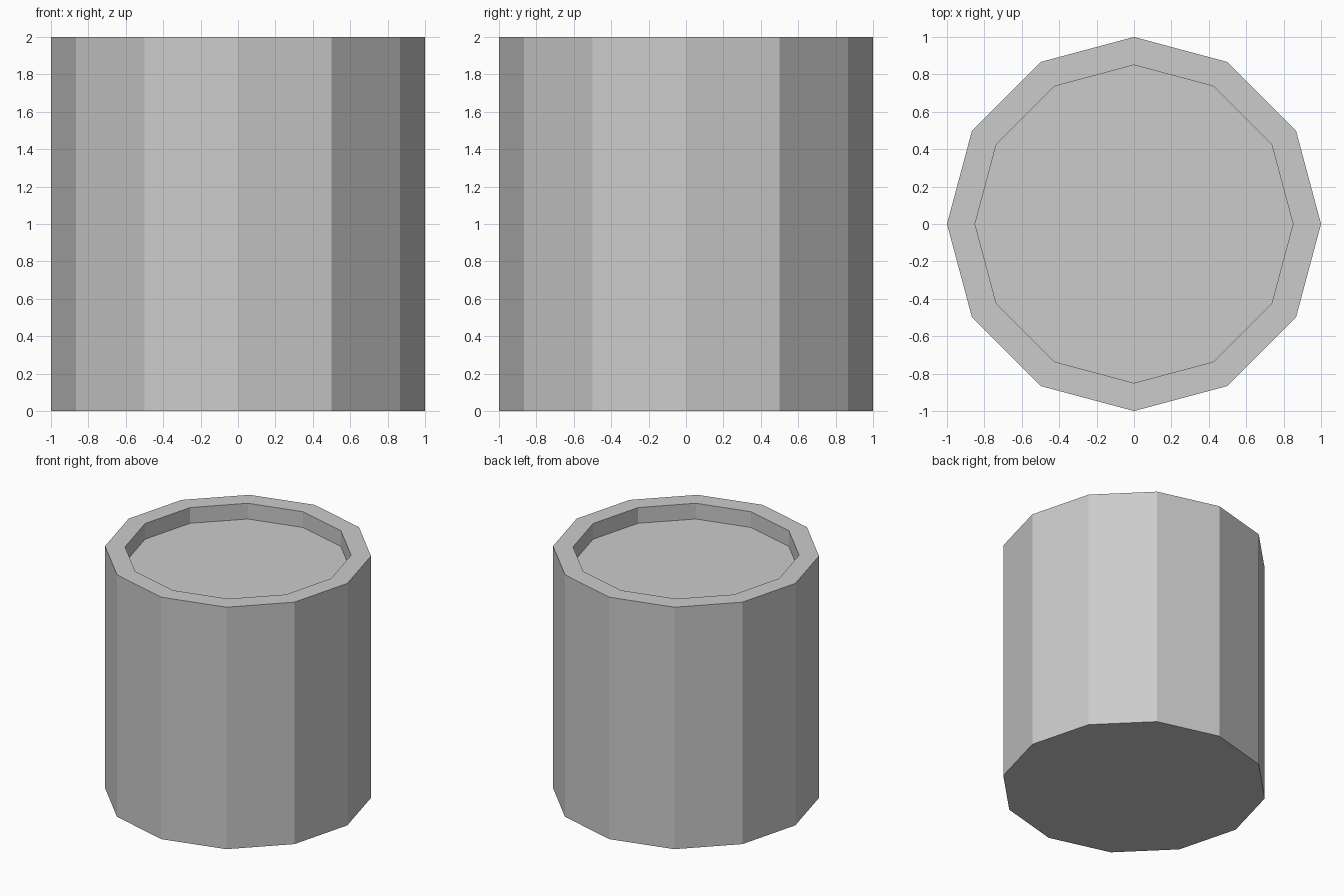
import bpy, bmesh
from math import cos, sin, tau

if "Cube" in bpy.data.objects:
    bpy.data.objects.remove(bpy.data.objects["Cube"])

SIDES = 12
# Profile as (radius, height): base, outer rim, inner rim, recessed floor
PROFILE = [(1.0, 0.0), (1.0, 2.0), (0.85, 2.0), (0.85, 1.87)]

bm = bmesh.new()

# One ring of vertices per profile point
rings = [[bm.verts.new((r * cos(tau * i / SIDES), r * sin(tau * i / SIDES), z))
          for i in range(SIDES)] for r, z in PROFILE]

# Outer wall, rim and recess wall
for low, high in zip(rings, rings[1:]):
    for i in range(SIDES):
        j = (i + 1) % SIDES
        bm.faces.new((low[i], low[j], high[j], high[i]))

# Bottom cap and recessed floor
bm.faces.new(rings[0][::-1])
bm.faces.new(rings[-1])

mesh = bpy.data.meshes.new("recessed_drum")
bm.to_mesh(mesh)
bm.free()
bpy.context.collection.objects.link(bpy.data.objects.new("recessed_drum", mesh))
